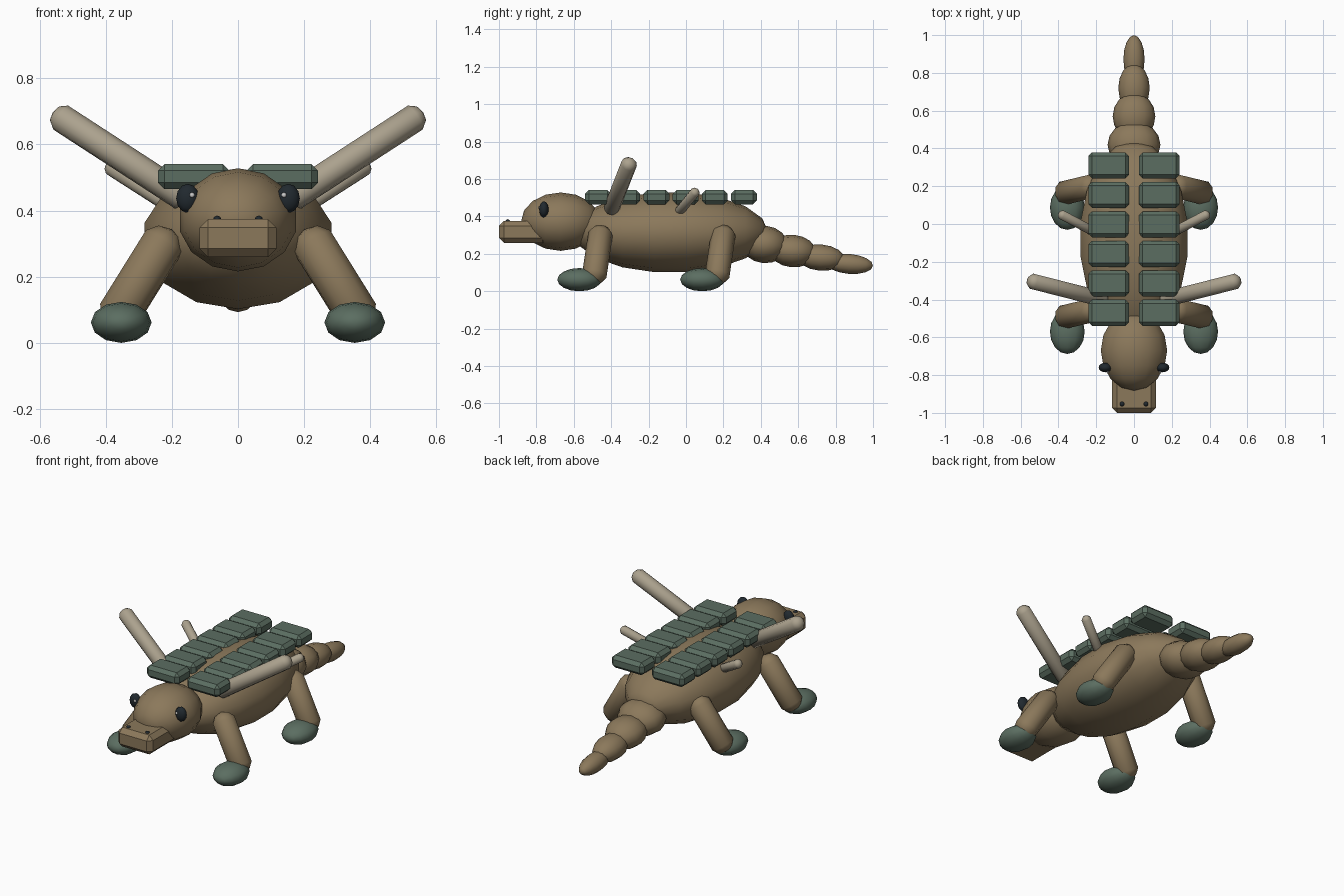
import bpy, bmesh, math
from mathutils import Vector, Matrix

if "Cube" in bpy.data.objects:
    bpy.data.objects.remove(bpy.data.objects["Cube"])


def material(name, rgb):
    m = bpy.data.materials.new(name)
    m.diffuse_color = (*rgb, 1)
    m.use_nodes = True
    m.node_tree.nodes["Principled BSDF"].inputs["Base Color"].default_value = m.diffuse_color
    return m


HIDE = material("brown hide", (0.26, 0.19, 0.105))
GREEN = material("green scale", (0.105, 0.155, 0.12))
HORN = material("pale horn", (0.41, 0.36, 0.27))
DARK = material("dark", (0.015, 0.022, 0.028))
WHITE = material("white", (0.8, 0.8, 0.8))


def finish(name, bm, mat, smooth=True):
    me = bpy.data.meshes.new(name)
    bmesh.ops.recalc_face_normals(bm, faces=bm.faces)
    for f in bm.faces:
        f.smooth = smooth
    bm.to_mesh(me)
    bm.free()
    me.materials.append(mat)
    ob = bpy.data.objects.new(name, me)
    bpy.context.collection.objects.link(ob)
    return ob


def ellipsoid(name, centre, radii, mat, segs=12, rings=8, tilt=0.0):
    # poles run along y
    bm = bmesh.new()
    bmesh.ops.create_uvsphere(bm, u_segments=segs, v_segments=rings, radius=1)
    m = (Matrix.Translation(centre) @ Matrix.Rotation(tilt, 4, 'X')
         @ Matrix.Diagonal((*radii, 1)) @ Matrix.Rotation(math.pi / 2, 4, 'X'))
    bm.transform(m)
    return finish(name, bm, mat)


def capsule(name, a, b, r, mat, segs=10):
    # sphere with an odd ring count, pulled apart at its middle band
    a, b = Vector(a), Vector(b)
    bm = bmesh.new()
    bmesh.ops.create_uvsphere(bm, u_segments=segs, v_segments=5, radius=r)
    k = 1 / math.cos(math.pi / 10)
    for v in bm.verts:
        v.co.x *= k
        v.co.y *= k
        if v.co.z > 0:
            v.co.z += (b - a).length
    rot = (b - a).to_track_quat('Z', 'Y').to_matrix().to_4x4()
    bm.transform(Matrix.Translation(a) @ rot)
    return finish(name, bm, mat)


def block(name, centre, size, bevel, mat):
    bm = bmesh.new()
    bmesh.ops.create_cube(bm, size=1)
    bm.transform(Matrix.Translation(centre) @ Matrix.Diagonal((*size, 1)))
    bmesh.ops.bevel(bm, geom=bm.edges[:], offset=bevel, segments=1,
                    profile=0.5, affect='EDGES')
    return finish(name, bm, mat, False)


# Body, head and snout
ellipsoid("body", (0, -0.08, 0.315), (0.295, 0.52, 0.216), HIDE, 14, 9)
ellipsoid("head", (0, -0.67, 0.372), (0.18, 0.212, 0.156), HIDE, 14, 8)
block("snout", (0, -0.87, 0.317), (0.232, 0.26, 0.116), 0.026, HIDE)

# Tapering tail
tail = [(0.42, 0.25, 0.14, 0.125, 0.10), (0.57, 0.215, 0.113, 0.125, 0.087),
        (0.72, 0.18, 0.083, 0.128, 0.070), (0.873, 0.146, 0.056, 0.127, 0.053)]
for i, (y, z, rx, ry, rz) in enumerate(tail):
    ellipsoid(f"tail_segment_{i + 1}", (0, y, z), (rx, ry, rz), HIDE, 12, 8, -0.08)

for s, side in ((-1, "left"), (1, "right")):
    # Face details
    ellipsoid(f"eye_{side}", (s * 0.152, -0.76, 0.437), (0.035, 0.025, 0.044), DARK)
    ellipsoid(f"eye_glint_{side}", (s * 0.139, -0.783, 0.447), (0.008, 0.006, 0.008),
              WHITE, 8, 6)
    ellipsoid(f"nostril_{side}", (s * 0.063, -0.953, 0.372), (0.013, 0.013, 0.013),
              DARK, 8, 6)
    # Splayed legs and feet
    for part, y in (("front", -0.46), ("rear", 0.197)):
        capsule(f"{part}_leg_{side}", (s * 0.235, y, 0.288),
                (s * 0.352, y - 0.028, 0.1), 0.066, HIDE)
        ellipsoid(f"{part}_foot_{side}", (s * 0.353, y - 0.11, 0.062),
                  (0.092, 0.118, 0.062), GREEN)
    # Shoulder spines and small back spines
    capsule(f"large_spine_{side}", (s * 0.18, -0.395, 0.45),
            (s * 0.525, -0.307, 0.674), 0.043, HORN)
    capsule(f"small_spine_{side}", (s * 0.21, -0.042, 0.42),
            (s * 0.377, 0.046, 0.527), 0.026, HORN)
    # Back plates
    for i in range(6):
        block(f"back_plate_{side}_{i + 1}", (s * 0.134, -0.47 + 0.156 * i, 0.503),
              (0.216, 0.138, 0.076), 0.02, GREEN)
